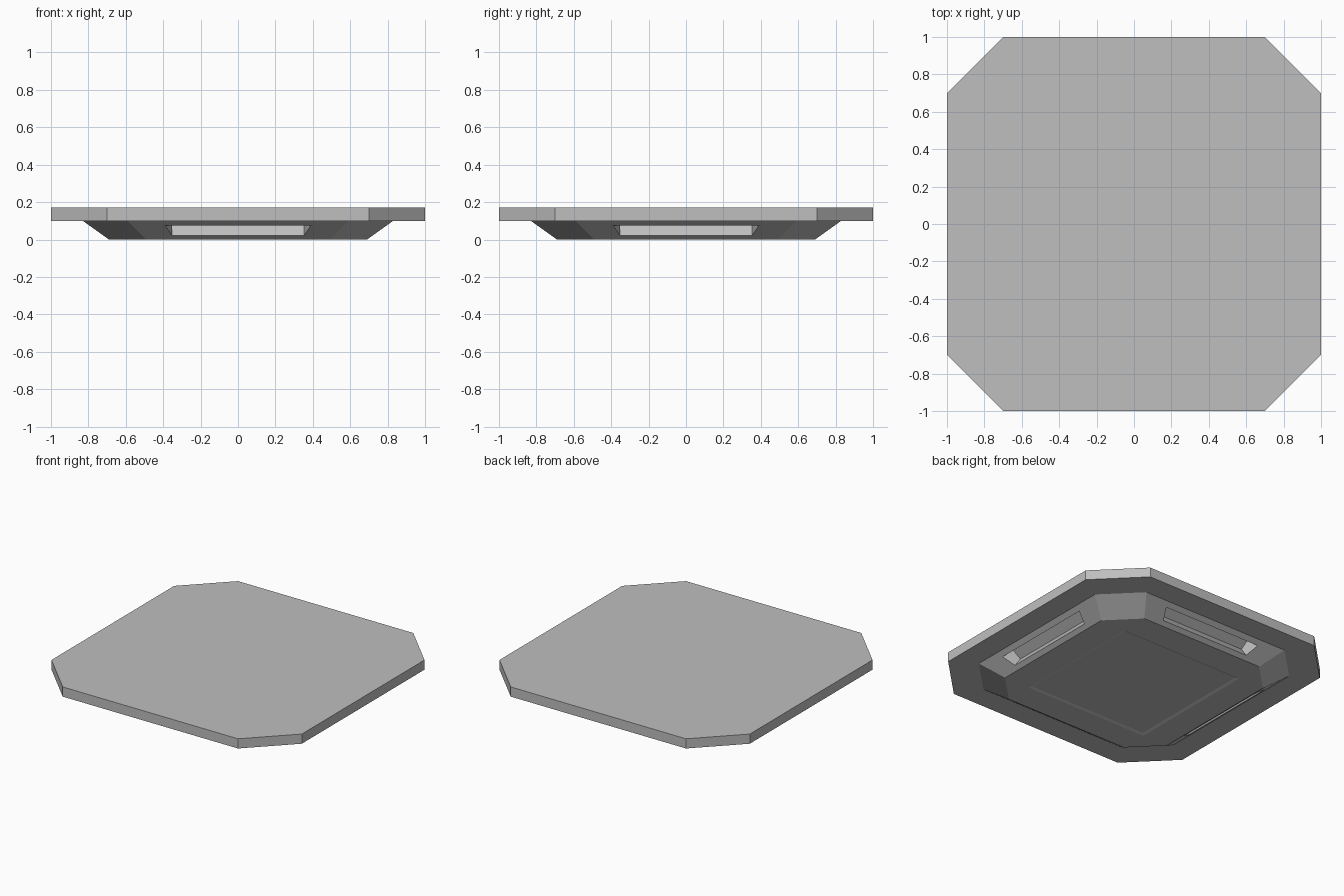
import bpy, bmesh
from mathutils import Matrix, Vector

if "Cube" in bpy.data.objects:
    bpy.data.objects.remove(bpy.data.objects["Cube"])

grey = bpy.data.materials.new("plain grey")
grey.diffuse_color = (0.52, 0.52, 0.52, 1)
grey.use_nodes = True
grey.node_tree.nodes["Principled BSDF"].inputs["Base Color"].default_value = grey.diffuse_color

bm = bmesh.new()


def face(rot, *pts):
    """Add a face; points are (sideways, outward, up) in one quarter sector."""
    bm.faces.new([bm.verts.new(rot @ Vector((x, -d, z))) for x, d, z in pts])


def edge(x, d, z):
    """Left and right points of one straight side."""
    return (-x, d, z), (x, d, z)


# Octagon rings from top to bottom: corner offset, half width, height
RINGS = [(0.7, 1.0, 0.17), (0.7, 1.0, 0.1), (0.59, 0.83, 0.1), (0.49, 0.69, 0.0)]


def slope(z):
    return 0.69 + 1.4 * z


DEPTH = 0.08
pocket_out = [*edge(0.39, slope(0.075), 0.075), *edge(0.353, slope(0.022), 0.022)[::-1]]
pocket_in = [((0.353 if x > 0 else -0.353), d - 0.581 * DEPTH, z + 0.814 * DEPTH)
             for x, d, z in pocket_out]

for i in range(4):
    rot = Matrix.Rotation(i * 1.5707963268, 3, 'Z')
    # Slab rim, underside ledge and tapered base
    for k, (a, b) in enumerate(zip(RINGS, RINGS[1:])):
        quad = [*edge(*a), *edge(*b)[::-1]]
        if k < 2:
            face(rot, *quad)
        else:
            # Sloped side with a slot sunk square to the slope
            for p, q in ((quad, pocket_out), (pocket_out, pocket_in)):
                for j in range(4):
                    n = (j + 1) % 4
                    face(rot, p[j], p[n], q[n], q[j])
            face(rot, *pocket_in)
        # Chamfered corner
        (c, h, z), (c2, h2, z2) = a, b
        face(rot, (c, h, z), (h, c, z), (h2, c2, z2), (c2, h2, z2))
    # Bottom border and the shallow square recess
    s, t, up = 0.49, 0.47, 0.006
    face(rot, *edge(s, 0.69, 0), *edge(s, s, 0)[::-1])
    face(rot, (s, 0.69, 0), (0.69, s, 0), (s, s, 0))
    face(rot, *edge(s, s, 0), *edge(t, t, up)[::-1])

# Top surface and recess floor
ident = Matrix.Identity(3)
face(ident, (-0.7, 1, 0.17), (0.7, 1, 0.17), (1, 0.7, 0.17), (1, -0.7, 0.17),
     (0.7, -1, 0.17), (-0.7, -1, 0.17), (-1, -0.7, 0.17), (-1, 0.7, 0.17))
face(ident, *edge(0.47, 0.47, 0.006), *edge(0.47, -0.47, 0.006)[::-1])

bmesh.ops.remove_doubles(bm, verts=bm.verts, dist=0.0005)
bmesh.ops.recalc_face_normals(bm, faces=bm.faces)
mesh = bpy.data.meshes.new("platform")
bm.to_mesh(mesh)
bm.free()
mesh.materials.append(grey)
bpy.context.collection.objects.link(bpy.data.objects.new("platform", mesh))
